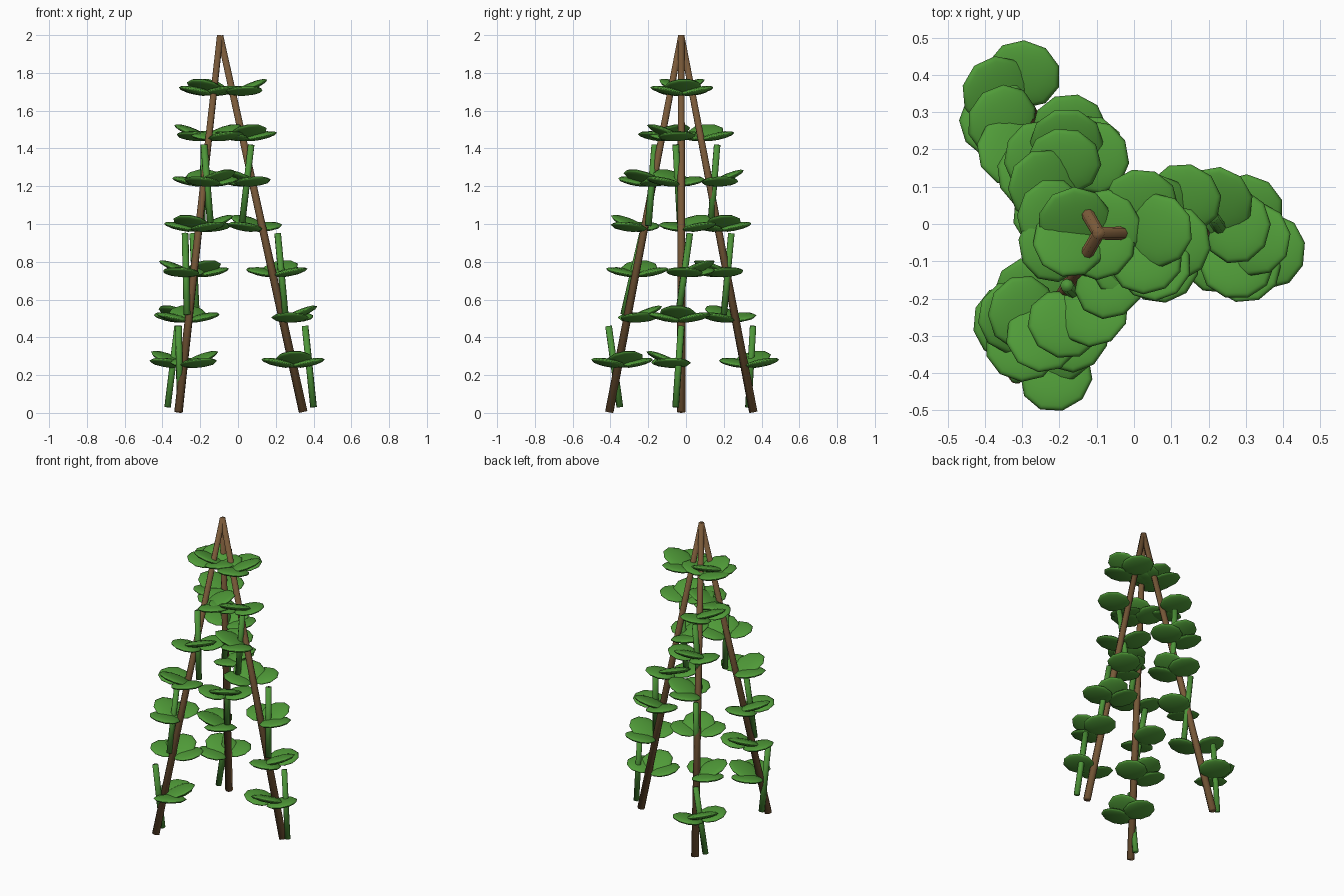
import bpy, math
from mathutils import Vector, Matrix

if "Cube" in bpy.data.objects:
    bpy.data.objects.remove(bpy.data.objects["Cube"])


def material(name, rgb):
    m = bpy.data.materials.new(name)
    m.diffuse_color = (*rgb, 1)
    m.use_nodes = True
    m.node_tree.nodes["Principled BSDF"].inputs["Base Color"].default_value = m.diffuse_color
    return m


WOOD = material("brown wood", (0.19, 0.10, 0.04))
LEAF = material("leaf green", (0.08, 0.33, 0.04))
VINE = material("vine green", (0.075, 0.30, 0.04))


def finish(name, mat):
    ob = bpy.context.object
    ob.name = name
    ob.data.materials.append(mat)
    for p in ob.data.polygons:
        p.use_smooth = True
    return ob


def rod(name, a, b, r1, r2, mat):
    a, b = Vector(a), Vector(b)
    d = b - a
    bpy.ops.mesh.primitive_cone_add(vertices=8, radius1=r1, radius2=r2, depth=d.length)
    ob = finish(name, mat)
    ob.matrix_world = Matrix.Translation((a + b) / 2) @ d.to_track_quat('Z', 'Y').to_matrix().to_4x4()


def leaf(name, centre, angle, tilt, length, width):
    # flattened ball, long axis along angle, outer end tilted up
    bpy.ops.mesh.primitive_uv_sphere_add(segments=10, ring_count=6, radius=1)
    ob = finish(name, LEAF)
    ob.matrix_world = (Matrix.Translation(centre) @ Matrix.Rotation(angle, 4, 'Z')
                       @ Matrix.Rotation(-tilt, 4, 'Y')
                       @ Matrix.Diagonal((length, width, 0.02, 1)))


APEX = Vector((-0.095, -0.025, 1.997))
# name, pole direction, angle of the lowest leaf cluster
POLES = [("right", 0, -85), ("back", 120, 150), ("front", 240, 20)]
# lower and upper ends of the three vine pieces on each pole
VINES = {
    "right": [((.40, -.055, .03), (.355, -.025, .46)),
              ((.25, -.04, .52), (.21, .02, .95)),
              ((.02, -.03, .99), (.07, -.055, 1.42))],
    "back": [((-.373, .33, .03), (-.32, .355, .46)),
             ((-.22, .20, .52), (-.24, .24, .95)),
             ((-.19, .13, .99), (-.18, .165, 1.42))],
    "front": [((-.306, -.35, .03), (-.315, -.41, .46)),
              ((-.27, -.33, .52), (-.28, -.23, .95)),
              ((-.145, -.20, .99), (-.18, -.165, 1.42))],
}

for name, direction, start in POLES:
    a = math.radians(direction)
    base = Vector((APEX.x + 0.44 * math.cos(a), APEX.y + 0.44 * math.sin(a), 0.005))
    rod(f"{name}_pole", base, APEX, 0.023, 0.017, WOOD)

    for i, (lo, hi) in enumerate(VINES[name]):
        rod(f"{name}_vine_{i}", lo, hi, 0.018, 0.018, VINE)

    # clusters of three leaves winding up the pole
    for k in range(7):
        z = 0.26 + 0.24 * k
        p = base.lerp(APEX, z / 2)
        phi = math.radians(start + 75 * k)
        out = Vector((math.cos(phi), math.sin(phi), 0))
        side = Vector((-out.y, out.x, 0))
        p.z = z
        leaf(f"{name}_leaf_{k}_middle", p + out * 0.09 + Vector((0, 0, 0.025)),
             phi, math.radians(23), 0.105, 0.1)
        for s in (-1, 1):
            leaf(f"{name}_leaf_{k}_side", p + out * 0.055 + side * s * 0.078 + Vector((0, 0, 0.005)),
                 phi + s * math.radians(80), math.radians(12), 0.092, 0.1)
